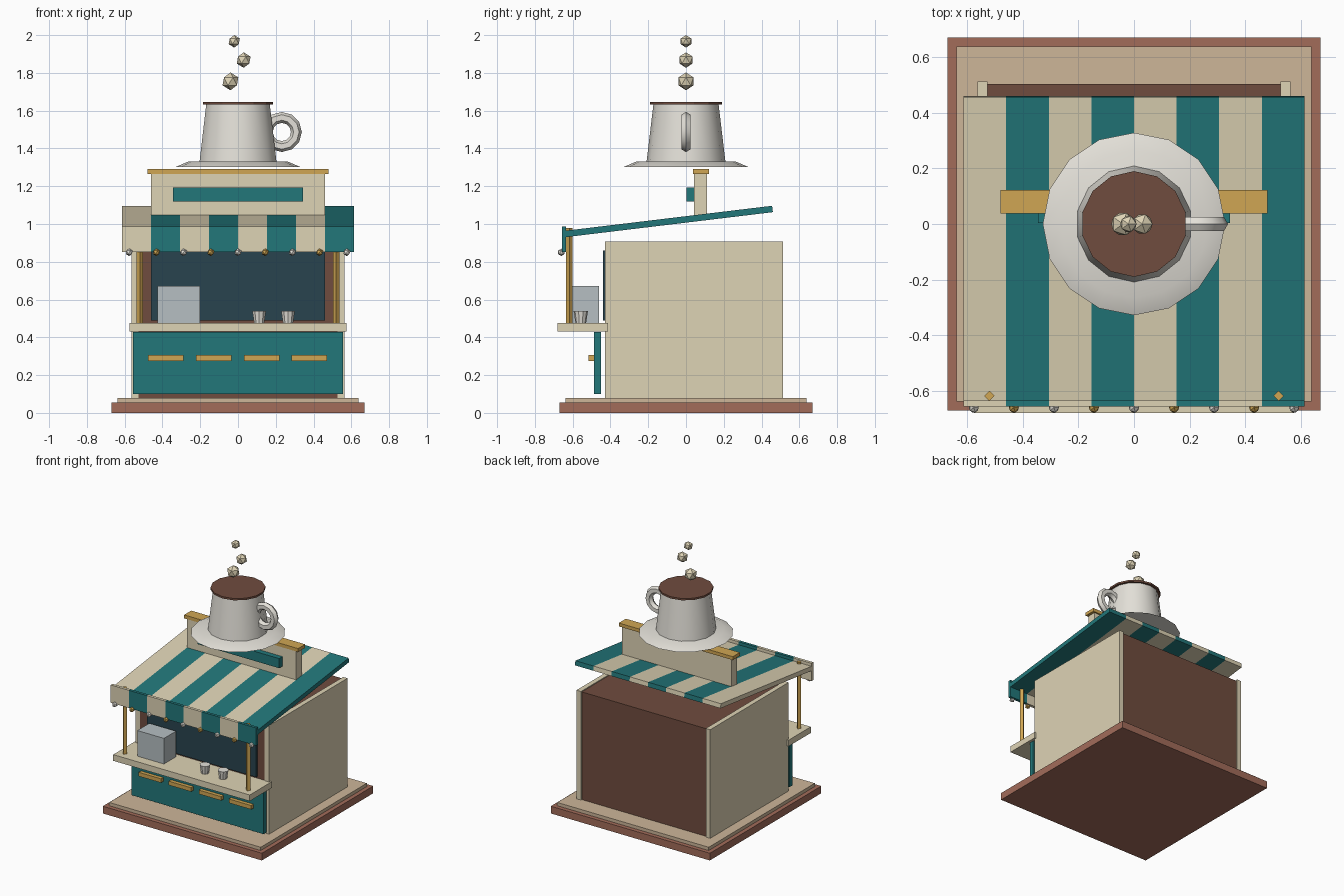
import bpy, math

if "Cube" in bpy.data.objects:
    bpy.data.objects.remove(bpy.data.objects["Cube"])

def material(name, hex_code):
    m = bpy.data.materials.new(name)
    rgb = [int(hex_code[i:i + 2], 16) / 255 for i in (0, 2, 4)]
    m.diffuse_color = [c / 12.92 if c < 0.04 else ((c + 0.055) / 1.055) ** 2.4 for c in rgb] + [1]
    m.use_nodes = True
    m.node_tree.nodes["Principled BSDF"].inputs["Base Color"].default_value = m.diffuse_color
    return m

TEAL = material("teal", "22777A")
CREAM = material("cream", "DED3B5")
TAN = material("tan", "CDB699")
BROWN = material("brown", "704C3E")
BRICK = material("brick", "A26C5A")
GOLD = material("gold", "D0A653")
DARK = material("dark_glass", "28444E")
STEEL = material("steel", "B6BFC2")
WHITE = material("porcelain", "E3E0D8")

def finish(name, mat, smooth=False):
    o = bpy.context.object
    o.name = name
    o.data.materials.append(mat)
    if smooth:
        bpy.ops.object.shade_smooth_by_angle(angle=math.radians(40))
    return o

def box(name, mat, x, y, z, tilt=0):
    """Box from (min, max) ranges, tilted about its own x axis."""
    mid = [(a + b) / 2 for a, b in (x, y, z)]
    size = [b - a for a, b in (x, y, z)]
    bpy.ops.mesh.primitive_cube_add(size=1, location=mid)
    o = bpy.context.object
    for v in o.data.vertices:
        v.co = [c * s for c, s in zip(v.co, size)]
    o.rotation_euler.x = tilt
    return finish(name, mat)

def cone(name, mat, n, r1, r2, x, y, z0, z1, smooth=False):
    bpy.ops.mesh.primitive_cone_add(vertices=n, radius1=r1, radius2=r2, depth=z1 - z0,
                                    location=(x, y, (z0 + z1) / 2))
    return finish(name, mat, smooth)

def ball(name, mat, r, loc):
    bpy.ops.mesh.primitive_ico_sphere_add(subdivisions=1, radius=r, location=loc)
    return finish(name, mat)

# Plinth
box("plinth", BRICK, (-.67, .67), (-.67, .67), (0, .055))
box("floor_slab", TAN, (-.638, .638), (-.638, .638), (.055, .08))

# Kiosk body with side walls and serving window
box("kiosk_core", BROWN, (-.528, .528), (-.425, .503), (.08, .9))
for s, side in ((-1, "left"), (1, "right")):
    box(side + "_wall", CREAM, sorted((s * .526, s * .563)), (-.43, .513), (.08, .907))
    cone(side + "_post", GOLD, 4, .018, .018, s * .52, -.618, .47, .98)
box("serving_window", DARK, (-.46, .46), (-.44, -.42), (.49, .86))

# Counter and front panel
box("counter", CREAM, (-.575, .575), (-.68, -.412), (.43, .477))
box("front_panel", TEAL, (-.557, .557), (-.487, -.45), (.1, .427))
for i in range(4):
    cx = -.3825 + .2535 * i
    box(f"panel_trim_{i}", GOLD, (cx - .094, cx + .094), (-.515, -.48), (.276, .306))
box("coffee_machine", STEEL, (-.425, -.2), (-.605, -.46), (.475, .672))
for i, cx in enumerate((.112, .265)):
    cone(f"paper_cup_{i}", WHITE, 10, .028, .038, cx, -.557, .475, .54)

# Striped awning with hanging valance
w = 1.226 / 8
for i in range(8):
    x = (-.613 + w * i, -.613 + w * (i + 1))
    mat = TEAL if i % 2 else CREAM
    box(f"awning_stripe_{i}", mat, x, (-.65, .462), (.996, 1.03), tilt=.12)
    box(f"valance_{i}", mat, x, (-.656, -.634), (.853, .988))

# Bulbs along the valance
for i in range(9):
    ball(f"bulb_{i}", GOLD if i % 2 else WHITE, .02, (-.576 + .144 * i, -.66, .85))

# Roof sign board
box("sign_board", CREAM, (-.46, .46), (.043, .112), (1.04, 1.27))
box("sign_cap", GOLD, (-.48, .48), (.038, .123), (1.266, 1.292))
box("sign_plate", TEAL, (-.345, .345), (.003, .045), (1.12, 1.193))

# Giant cup on its saucer
cone("saucer", WHITE, 16, .328, .265, 0, 0, 1.303, 1.33, True)
cone("giant_cup", WHITE, 14, .209, .172, 0, 0, 1.328, 1.638, True)
cone("coffee_surface", BROWN, 14, .19, .19, 0, 0, 1.633, 1.647)
bpy.ops.mesh.primitive_torus_add(major_radius=.077, minor_radius=.029, major_segments=12,
                                 minor_segments=6, location=(.232, 0, 1.487),
                                 rotation=(math.pi / 2, 0, 0))
finish("cup_handle", WHITE, True)

# Steam puffs
for i, (x, z, r) in enumerate(((-.04, 1.755, .047), (.03, 1.868, .041), (-.02, 1.967, .033))):
    ball(f"steam_{i}", CREAM, r, (x, 0, z))
